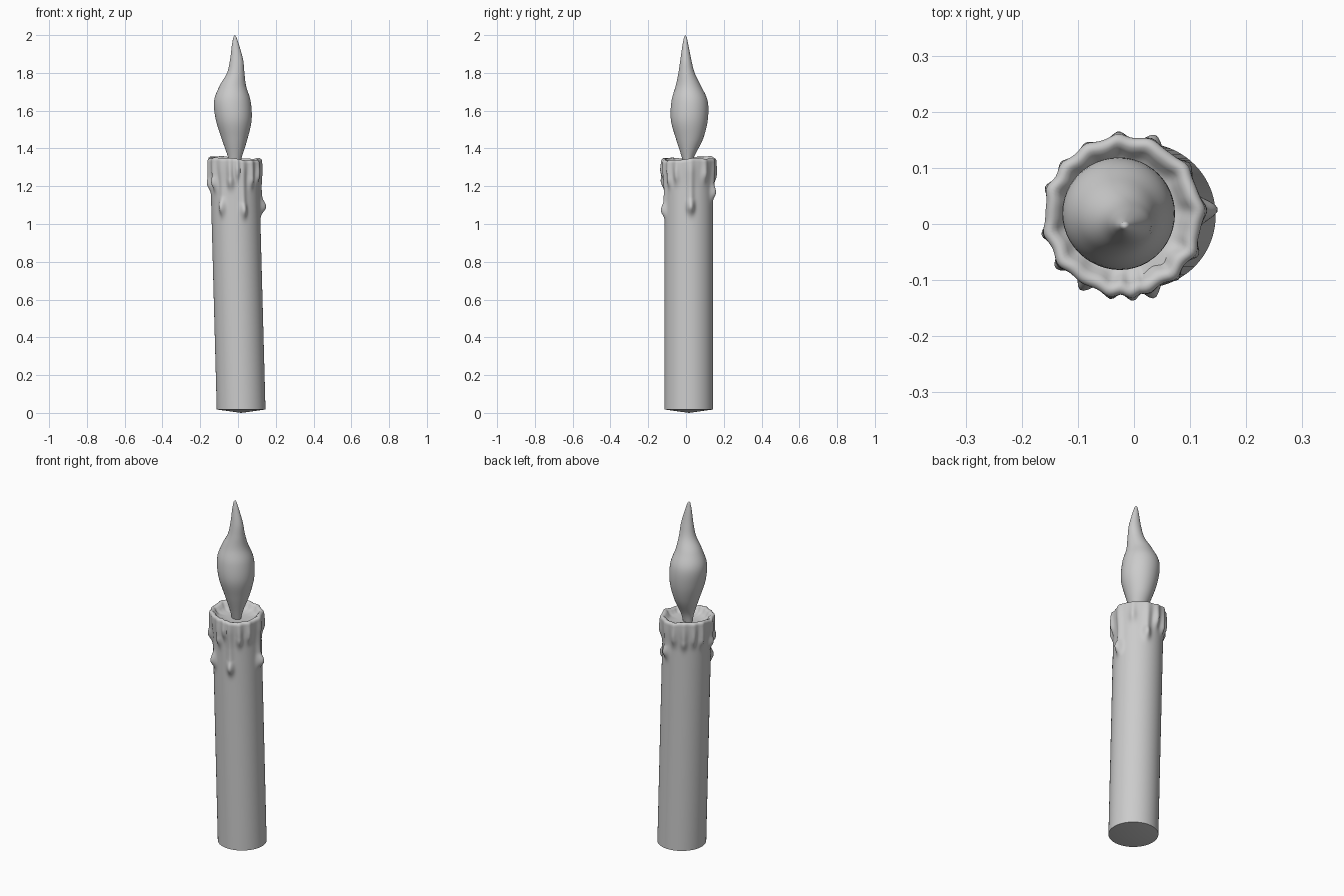
import bpy, bmesh, math

if "Cube" in bpy.data.objects:
    bpy.data.objects.remove(bpy.data.objects["Cube"])

SEG = 144
RADIUS = 0.129

# drips: angle (deg), bulb height, width (deg), stem thickness, bulb thickness
DRIPS = [(-72, 1.07, 10, .010, .024), (-122, 1.085, 10, .004, .027),
         (4, 1.09, 11, .012, .031), (70, 1.165, 11, .010, .022),
         (-143, 1.215, 10, .012, .022), (-100, 1.22, 9, .013, .017),
         (-84, 1.27, 8, .014, .012), (-50, 1.23, 9, .012, .014),
         (-28, 1.25, 9, .012, .012), (-167, 1.21, 10, .012, .020),
         (160, 1.24, 9, .012, .014), (140, 1.25, 9, .010, .010),
         (118, 1.23, 9, .010, .012), (94, 1.25, 9, .012, .012),
         (38, 1.26, 10, .010, .012)]


def smooth(a, b, t):
    t = max(0, min(1, (t - a) / (b - a)))
    return t * t * (3 - 2 * t)


def drip_offset(ang, z):
    """How far melted wax stands out from the plain cylinder."""
    flare = 0.010 * smooth(1.18, 1.33, z)
    best = 0
    for a, zb, w, stem, bulb in DRIPS:
        d = (math.degrees(ang) - a + 180) % 360 - 180
        s = stem * math.exp(-(d / (w * .65)) ** 2 * .9) * smooth(zb - .03, zb + .02, z)
        tall = 0.035 if z < zb else 0.045
        b = bulb * math.exp(-(d / (w * .75)) ** 2 - ((z - zb) / tall) ** 2)
        best = max(best, max(s, b) + .3 * min(s, b))
    return flare + best * (1 - .45 * smooth(1.27, 1.35, z))


def rim_height(ang):
    return (1.348 + .007 * math.sin(ang - .9) + .004 * math.sin(3 * ang + 1)
            + .002 * math.sin(7 * ang))


def center(z):
    return 0.017 - 0.027 * z, 0.015


def loft(name, rings, bottom, top):
    """Skin rings of points and close both ends with a fan."""
    bm = bmesh.new()
    loops = [[bm.verts.new(p) for p in ring] for ring in rings]
    for lo, hi in zip(loops, loops[1:]):
        for i in range(len(lo)):
            j = (i + 1) % len(lo)
            bm.faces.new((lo[i], lo[j], hi[j], hi[i]))
    for loop, tip in ((loops[0][::-1], bottom), (loops[-1], top)):
        v = bm.verts.new(tip)
        for i in range(len(loop)):
            bm.faces.new((loop[i], loop[(i + 1) % len(loop)], v))
    bmesh.ops.recalc_face_normals(bm, faces=bm.faces)
    me = bpy.data.meshes.new(name)
    bm.to_mesh(me)
    bm.free()
    ob = bpy.data.objects.new(name, me)
    bpy.context.collection.objects.link(ob)
    bpy.context.view_layer.objects.active = ob
    ob.select_set(True)
    bpy.ops.object.shade_smooth_by_angle(angle=math.radians(50))
    ob.select_set(False)
    return ob


# wax candle: leaning shaft, drips, rounded rim and hollow pool
angles = [2 * math.pi * i / SEG for i in range(SEG)]
rings = []
heights = [.018, .35, .7, .95] + [.98 + .0075 * i for i in range(47)]
for z in heights:
    cx, cy = center(z)
    ring = []
    for a in angles:
        zz = z
        if z > 1.25:
            zz = 1.25 + (z - 1.25) * (rim_height(a) - .012 - 1.25) / (heights[-1] - 1.25)
        r = RADIUS + (drip_offset(a, zz) if z > .97 else 0)
        ring.append((cx + r * math.cos(a), cy + r * math.sin(a), zz))
    rings.append(ring)
cx, cy = center(1.35)
# radius factor towards the pool, drop below the rim
for inset, drop in ((.003, .004), (.010, 0), (.018, .001), (.027, .010), (.035, .024)):
    ring = []
    for a in angles:
        edge = RADIUS + drip_offset(a, rim_height(a) - .012)
        r = edge - inset
        ring.append((cx + r * math.cos(a), cy + r * math.sin(a), rim_height(a) - drop))
    rings.append(ring)
for r, z in ((.092, 1.312), (.05, 1.307)):
    rings.append([(cx + r * math.cos(a), cy + r * math.sin(a), z) for a in angles])
loft("wax_candle", rings, (.017, .015, 0), (cx, cy, 1.307))

# flame: z, left, right, front, back extents read as ellipses
FLAME = [(1.305, -.045, .008, -.008, .030), (1.36, -.055, .022, -.024, .045),
         (1.45, -.086, .050, -.053, .090), (1.55, -.117, .072, -.080, .115),
         (1.65, -.127, .067, -.077, .115), (1.73, -.098, .043, -.055, .080),
         (1.80, -.058, .034, -.040, .046), (1.87, -.042, .027, -.030, .028),
         (1.95, -.032, .005, -.018, .012), (1.99, -.024, -.009, -.010, .004)]


def spline(rows, k, t):
    p0, p1, p2, p3 = (rows[max(0, min(len(rows) - 1, k + d))] for d in (-1, 0, 1, 2))
    return [.5 * (2 * b + (c - a) * t + (2 * a - 5 * b + 4 * c - d) * t * t
                  + (3 * b - a - 3 * c + d) * t ** 3)
            for a, b, c, d in zip(p0, p1, p2, p3)]


sections = [spline(FLAME, k, t / 6) for k in range(len(FLAME) - 1) for t in range(6)]
sections.append(list(FLAME[-1]))
flame_rings = [[((l + r) / 2 + (r - l) / 2 * math.cos(2 * math.pi * i / 48),
                 (f + b) / 2 + (b - f) / 2 * math.sin(2 * math.pi * i / 48), z)
                for i in range(48)] for z, l, r, f, b in sections]
loft("flame", flame_rings, (-.018, .011, 1.304), (-.017, -.003, 2.0))
